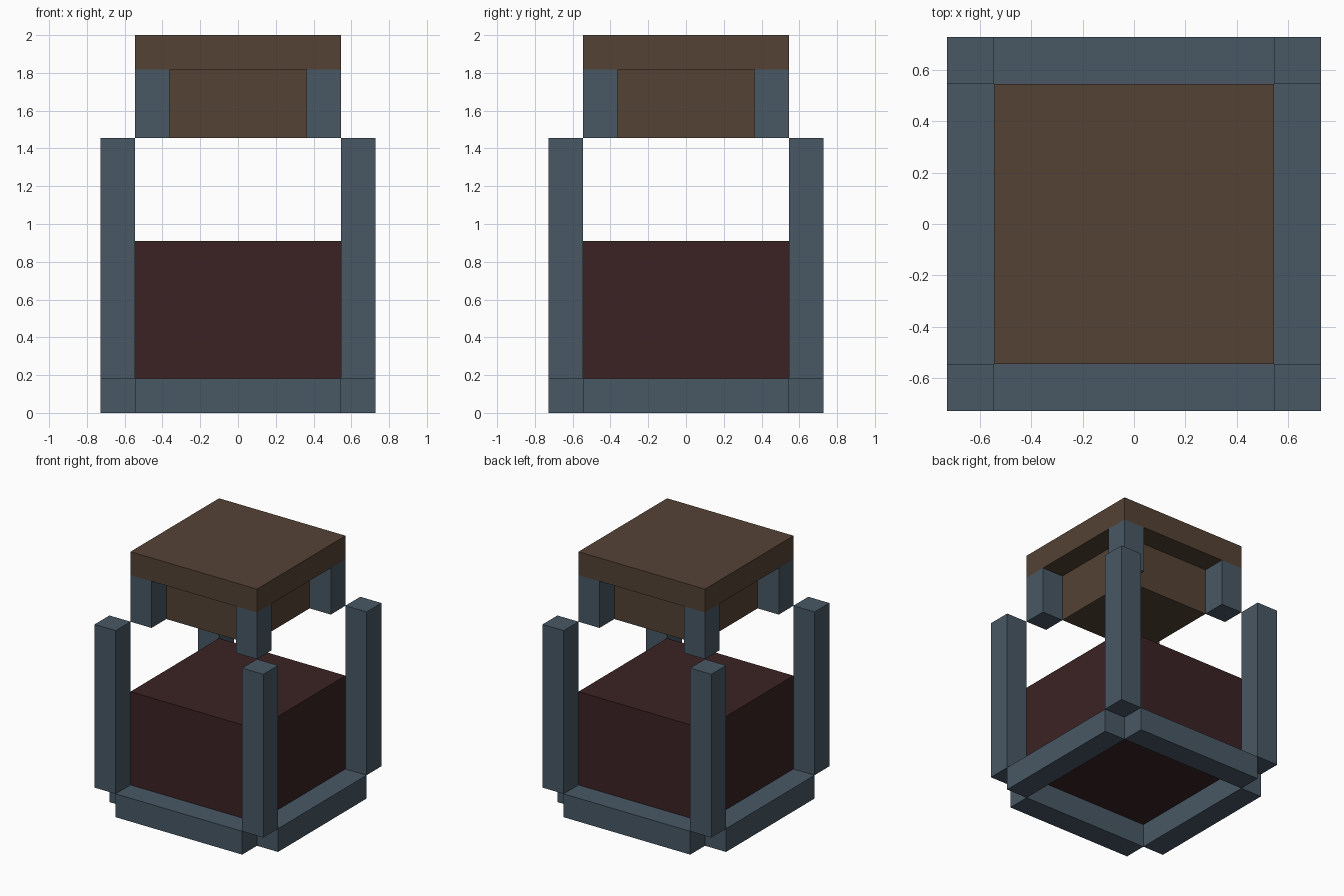
import bpy
import bmesh
from mathutils import Matrix, Vector

if "Cube" in bpy.data.objects:
    bpy.data.objects.remove(bpy.data.objects["Cube"], do_unlink=True)

U = 2 / 11  # one block of the design grid


def linear(c):
    c /= 255
    return c / 12.92 if c <= 0.04045 else ((c + 0.055) / 1.055) ** 2.4


def material(name, r, g, b):
    mat = bpy.data.materials.new(name)
    mat.use_nodes = True
    colour = (linear(r), linear(g), linear(b), 1)
    mat.diffuse_color = colour
    mat.node_tree.nodes["Principled BSDF"].inputs["Base Color"].default_value = colour
    return mat


def box(name, lo, hi, mat):
    """Box between two corners given in grid blocks."""
    lo, hi = Vector(lo) * U, Vector(hi) * U
    bm = bmesh.new()
    bmesh.ops.create_cube(bm, size=1, matrix=Matrix.LocRotScale(None, None, hi - lo))
    mesh = bpy.data.meshes.new(name)
    bm.to_mesh(mesh)
    bm.free()
    mesh.materials.append(mat)
    obj = bpy.data.objects.new(name, mesh)
    obj.location = (lo + hi) / 2
    bpy.context.collection.objects.link(obj)
    return obj


slate = material("slate blue", 72, 88, 101)
wood = material("brown wood", 84, 66, 53)
liquid = material("dark red", 59, 34, 36)

# Body and lid
box("liquid_block", (-3, -3, 1), (3, 3, 5), liquid)
box("stopper", (-2, -2, 8), (2, 2, 10), wood)
box("lid", (-3, -3, 10), (3, 3, 11), wood)

# Base frame: four bars with open corners
for s, fb, lr in ((-1, "front", "right"), (1, "back", "left")):
    a, b = sorted((3 * s, 4 * s))
    box(f"base_bar_{fb}", (-3, a, 0), (3, b, 1), slate)
    box(f"base_bar_{lr}", (a, -3, 0), (b, 3, 1), slate)

# Tall corner posts and the short posts under the lid
for sx, lr in ((-1, "right"), (1, "left")):
    for sy, fb in ((-1, "front"), (1, "back")):
        for part, inner, z0, z1 in (("corner_post", 3, 1, 8), ("lid_post", 2, 8, 10)):
            x0, x1 = sorted((sx * inner, sx * (inner + 1)))
            y0, y1 = sorted((sy * inner, sy * (inner + 1)))
            box(f"{part}_{fb}_{lr}", (x0, y0, z0), (x1, y1, z1), slate)
